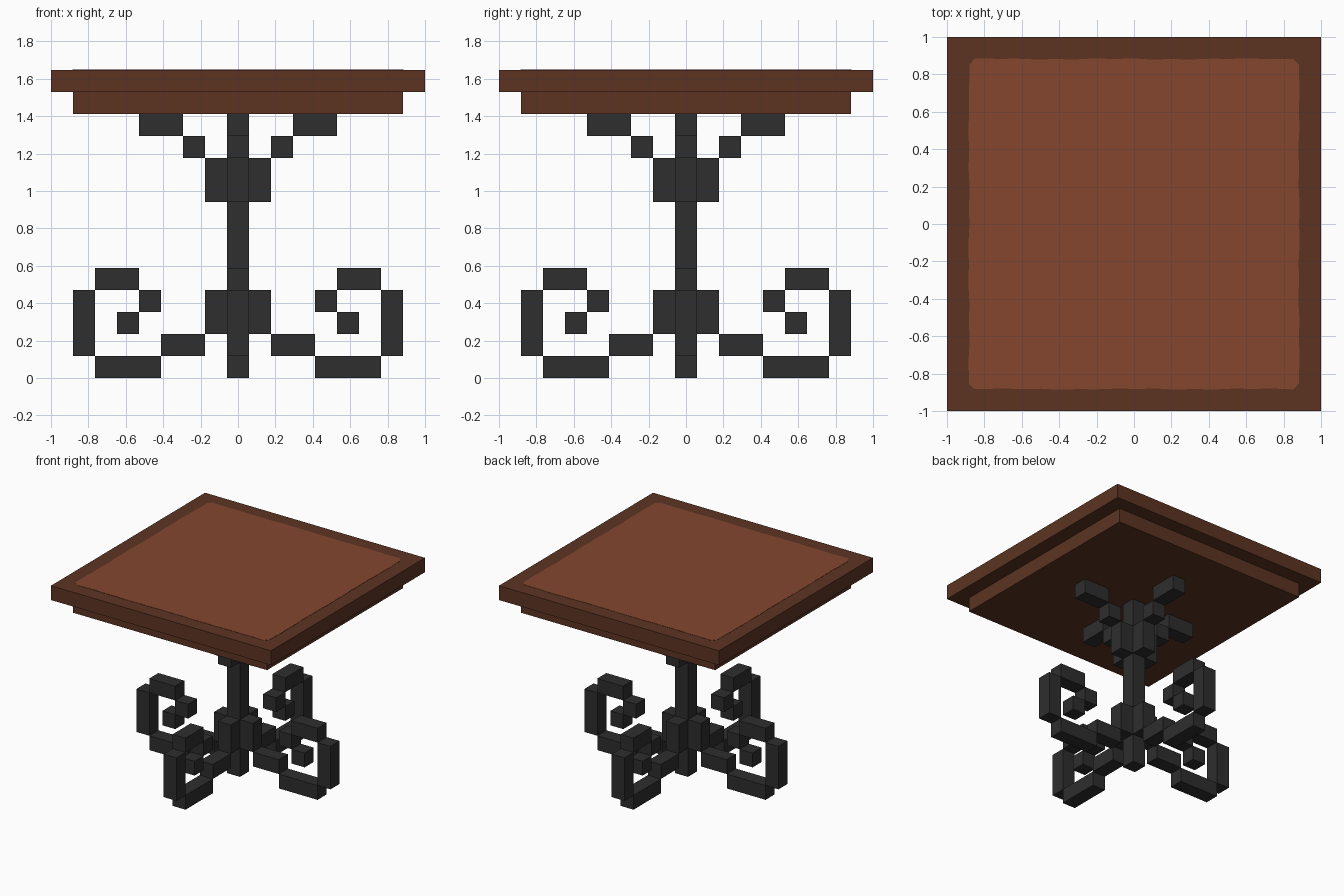
import bpy, bmesh, math
from mathutils import Matrix

cube = bpy.data.objects.get("Cube")
if cube:
    bpy.data.objects.remove(cube, do_unlink=True)

U = 2 / 17  # one block


def material(name, srgb):
    rgb = [((c / 255 + 0.055) / 1.055) ** 2.4 for c in srgb]
    m = bpy.data.materials.new(name)
    m.use_nodes = True
    m.diffuse_color = (*rgb, 1)
    bsdf = m.node_tree.nodes["Principled BSDF"]
    bsdf.inputs["Base Color"].default_value = (*rgb, 1)
    bsdf.inputs["Roughness"].default_value = 0.8
    return m


DARK_WOOD = material("dark wood", (92, 52, 34))
RED_WOOD = material("reddish wood", (131, 70, 46))
IRON = material("black iron", (46, 46, 46))


def finish(name, bm, mat):
    bmesh.ops.recalc_face_normals(bm, faces=bm.faces)
    mesh = bpy.data.meshes.new(name)
    bm.to_mesh(mesh)
    bm.free()
    mesh.materials.append(mat)
    ob = bpy.data.objects.new(name, mesh)
    bpy.context.collection.objects.link(ob)
    return ob


def add_box(bm, x0, x1, y0, y1, z0, z1):
    """Box given by its limits in blocks."""
    size = Matrix.Diagonal(((x1 - x0) * U, (y1 - y0) * U, (z1 - z0) * U, 1))
    mid = Matrix.Translation(((x0 + x1) * U / 2, (y0 + y1) * U / 2, (z0 + z1) * U / 2))
    bmesh.ops.create_cube(bm, size=1, matrix=mid @ size)


def box(name, half, z0, z1, mat):
    bm = bmesh.new()
    add_box(bm, -half, half, -half, half, z0, z1)
    return finish(name, bm, mat)


# Table top, its lower tier and the central column
box("table_top", 8.5, 13, 14, DARK_WOOD)
box("table_lower_tier", 7.5, 12, 13, DARK_WOOD)
box("column", 0.5, 0, 12, IRON)

# Inlaid top panel: rounded square with a slightly uneven edge
bm = bmesh.new()
half, r, steps = 7.5 * U, 0.03, 24
ring = []
for side in range(4):
    turn = Matrix.Rotation(side * math.pi / 2, 4, 'Z')
    for i in range(steps + 1):
        t = -1 + 2 * i / steps
        wobble = 0.004 * math.sin(9 * t + side * 2) * math.sin(17 * t + side)
        ring.append(bm.verts.new(turn @ Matrix.Translation((half + wobble, t * (half - r), 14 * U)).translation))
base = bm.faces.new(ring)
top = bmesh.ops.extrude_face_region(bm, geom=[base])["geom"]
bmesh.ops.translate(bm, vec=(0, 0, 0.002), verts=[v for v in top if isinstance(v, bmesh.types.BMVert)])
finish("top_panel", bm, RED_WOOD)

# Scroll foot and bracket outlines: x0, x1, z0, z1 in blocks
FOOT = [(0.5, 1.5, 2, 4), (1.5, 3.5, 1, 2), (3.5, 6.5, 0, 1), (6.5, 7.5, 1, 4),
        (4.5, 6.5, 4, 5), (3.5, 4.5, 3, 4), (4.5, 5.5, 2, 3)]
BRACKET = [(0.5, 1.5, 8, 10), (1.5, 2.5, 10, 11), (2.5, 4.5, 11, 12)]

# Four copies around the column
for i, side in enumerate(("left", "back", "right", "front")):
    for part, blocks in (("scroll_foot", FOOT), ("bracket", BRACKET)):
        bm = bmesh.new()
        for x0, x1, z0, z1 in blocks:
            add_box(bm, x0, x1, -0.5, 0.5, z0, z1)
        bm.transform(Matrix.Rotation(i * math.pi / 2, 4, 'Z'))
        finish(f"{side}_{part}", bm, IRON)
